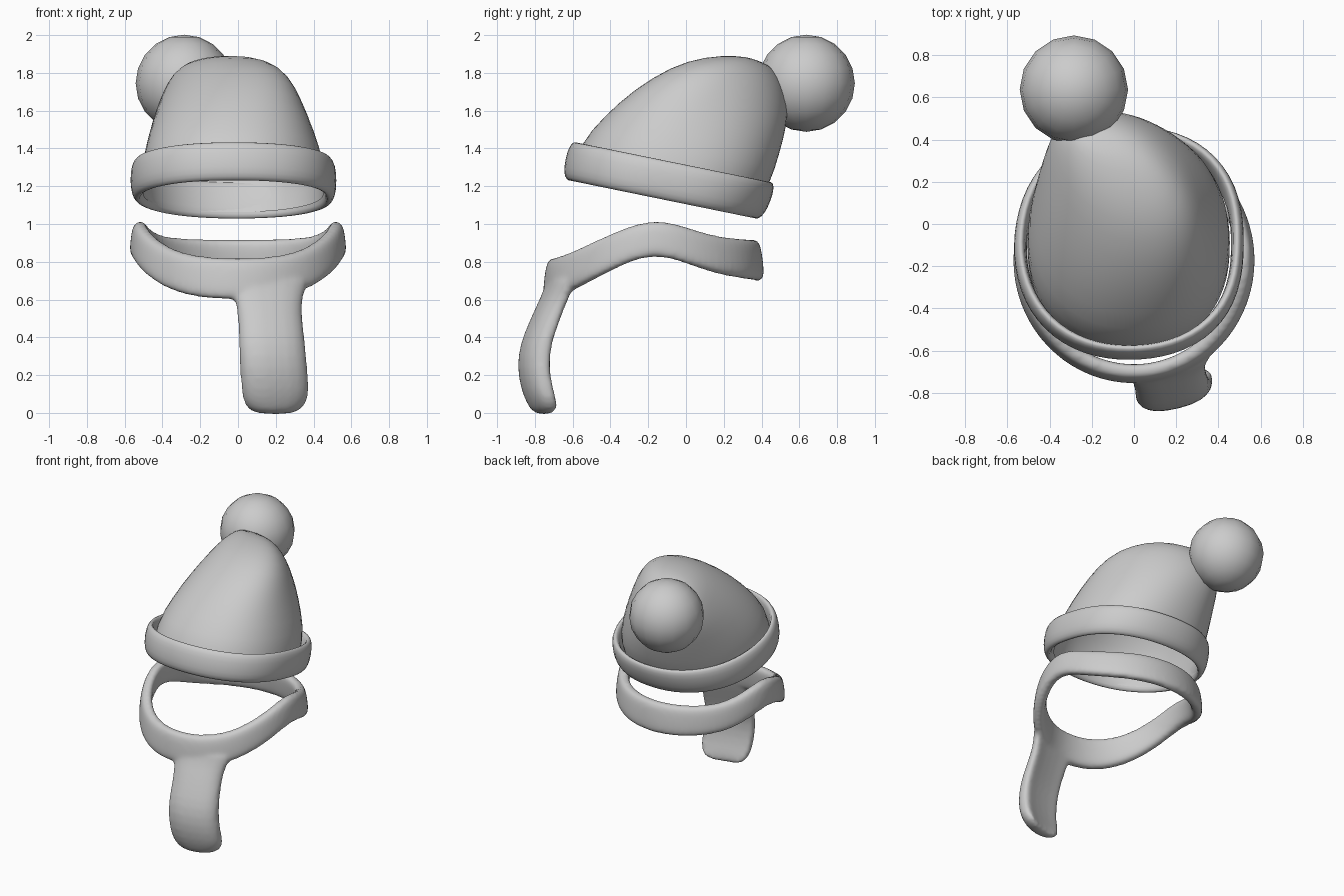
import bpy, bmesh, math
from mathutils import Vector

if "Cube" in bpy.data.objects:
    bpy.data.objects.remove(bpy.data.objects["Cube"])

TAU = 2 * math.pi


def loft(bm, rings, closed=False, cap_start=True, cap_end=True):
    """Skin a list of equally long point rings."""
    loops = [[bm.verts.new(p) for p in ring] for ring in rings]
    n = len(loops[0])
    pairs = list(zip(loops, loops[1:]))
    if closed:
        pairs.append((loops[-1], loops[0]))
    for a, b in pairs:
        for i in range(n):
            j = (i + 1) % n
            bm.faces.new((a[i], a[j], b[j], b[i]))
    if not closed and cap_start:
        bm.faces.new(loops[0][::-1])
    if not closed and cap_end:
        bm.faces.new(loops[-1])


def finish(name, bm):
    bmesh.ops.recalc_face_normals(bm, faces=bm.faces)
    me = bpy.data.meshes.new(name)
    bm.to_mesh(me)
    bm.free()
    for p in me.polygons:
        p.use_smooth = True
    ob = bpy.data.objects.new(name, me)
    bpy.context.collection.objects.link(ob)
    return ob


def subdivide(ob, levels=1):
    m = ob.modifiers.new("subdivision", 'SUBSURF')
    m.levels = m.render_levels = levels


def squircle(a, n):
    """Unit direction pushed out slightly on the diagonals."""
    c, s = math.cos(a), math.sin(a)
    k = (abs(c) ** n + abs(s) ** n) ** (-1 / n)
    return c * k, s * k


def section(center, u, v, a, b, n=12, e=0.6, bend=0.0):
    """Rounded-rectangle ring, half sizes a along u and b along v, ends bent back by bend."""
    pts = []
    for i in range(n):
        t = TAU * (i + 0.5) / n
        c, s = math.cos(t), math.sin(t)
        cu = math.copysign(abs(c) ** e, c)
        pts.append(center + u * (a * cu)
                   + v * (b * math.copysign(abs(s) ** e, s) - bend * cu * cu))
    return pts


def lerp_table(table, x):
    for p, q in zip(table, table[1:]):
        if x <= q[0]:
            t = (x - p[0]) / (q[0] - p[0])
            return [p[k] + t * (q[k] - p[k]) for k in range(1, len(p))]
    return table[-1][1:]


# hat crown: leaning rings given as front y,z / back y,z / left x, right x, sideways skew
crown = [(-0.60, 1.258, 0.36, 1.062, -0.505, 0.455, 0.0),
         (-0.57, 1.42, 0.45, 1.22, -0.51, 0.46, 0.0),
         (-0.43, 1.575, 0.495, 1.37, -0.475, 0.405, -0.03),
         (-0.28, 1.71, 0.535, 1.52, -0.43, 0.335, -0.075),
         (-0.08, 1.835, 0.54, 1.63, -0.375, 0.255, -0.11),
         (0.10, 1.887, 0.52, 1.73, -0.33, 0.15, -0.10),
         (0.27, 1.893, 0.48, 1.80, -0.28, 0.03, -0.07),
         (0.36, 1.875, 0.44, 1.84, -0.23, -0.10, -0.03)]
rings = []
for fy, fz, by, bz, xl, xr, k in crown:
    c = Vector(((xl + xr) / 2, (fy + by) / 2, (fz + bz) / 2))
    u = Vector(((xr - xl) / 2, 0, 0))
    v = Vector((k, (by - fy) / 2, (bz - fz) / 2))
    dirs = [squircle(TAU * i / 32, 2.2) for i in range(32)]
    rings.append([c + u * p + v * q for p, q in dirs])
bm = bmesh.new()
loft(bm, rings, cap_start=False)
subdivide(finish("hat_crown", bm))

# hat brim: tilted turned band, its upper back edge flaring a little
base, up, fwd = Vector((-0.025, -0.125, 1.13)), Vector((0, 0.2, 0.98)), Vector((0, 0.98, -0.2))
profile = [(0.485, 0.01), (0.508, -0.005), (0.532, 0.012), (0.547, 0.06), (0.547, 0.15),
           (0.533, 0.195), (0.513, 0.21), (0.495, 0.19), (0.485, 0.10)]
rings = []
for i in range(32):
    a = TAU * i / 32
    p, q = squircle(a, 2.2 + 0.2 * max(0, math.cos(a)))
    d = Vector((p, 0, 0)) + fwd * q
    s = max(0, math.sin(a))
    rings.append([base + d * r + up * h + Vector((0.015 * s, 0, 0)) + fwd * (0.16 * s * h)
                  for r, h in profile])
bm = bmesh.new()
loft(bm, rings, closed=True)
subdivide(finish("hat_brim", bm))

# pompom
bm = bmesh.new()
bmesh.ops.create_uvsphere(bm, u_segments=16, v_segments=10, radius=0.257)
bmesh.ops.translate(bm, verts=bm.verts, vec=(-0.285, 0.637, 1.745))
finish("pompom", bm)

# scarf loop: front-to-back position, lower z, upper z
heights = [(-1, 0.595, 0.82), (-0.83, 0.625, 0.845), (-0.43, 0.745, 0.95), (0, 0.855, 1.04),
           (0.37, 0.775, 0.98), (0.6, 0.73, 0.935), (1, 0.695, 0.92)]
bm = bmesh.new()
rings = []
for i in range(40):
    a = TAU * i / 40
    d = Vector((math.cos(a), math.sin(a), 0))
    near = [lerp_table(heights, math.sin(a + k)) for k in (-0.2, -0.1, 0, 0.1, 0.2)]
    lo, hi = (sum(p[j] for p in near) / 5 for j in (0, 1))
    c = Vector((0.53 * d.x, -0.172 + 0.54 * d.y, (lo + hi) / 2))
    v = Vector((-0.12 * d.x, -0.12 * d.y, 1)) * (hi - lo) / 2
    rings.append(section(c, d, v, 0.042, 1.0))
loft(bm, rings, closed=True)

# hanging scarf end: center x, y, z, half width, half thickness
tail = [(0.17, -0.69, 0.74, 0.24, 0.035), (0.17, -0.70, 0.66, 0.21, 0.042),
        (0.172, -0.735, 0.58, 0.18, 0.05), (0.182, -0.78, 0.47, 0.18, 0.055),
        (0.19, -0.822, 0.36, 0.184, 0.058), (0.198, -0.834, 0.24, 0.187, 0.06),
        (0.207, -0.812, 0.12, 0.188, 0.06), (0.207, -0.785, 0.05, 0.178, 0.057),
        (0.20, -0.77, -0.012, 0.12, 0.042)]
u = Vector((math.cos(0.24), math.sin(0.24), 0))
out = Vector((u.y, -u.x, 0))
loft(bm, [section(Vector((x, y, z)), u, out, a, b, bend=0.045) for x, y, z, a, b in tail])
scarf = finish("scarf", bm)
subdivide(scarf)

# fuse loop and end into one soft skin
m = scarf.modifiers.new("fuse", 'REMESH')
m.mode, m.voxel_size, m.use_smooth_shade = 'VOXEL', 0.014, True
m = scarf.modifiers.new("soften", 'SMOOTH')
m.factor, m.iterations = 0.5, 8
